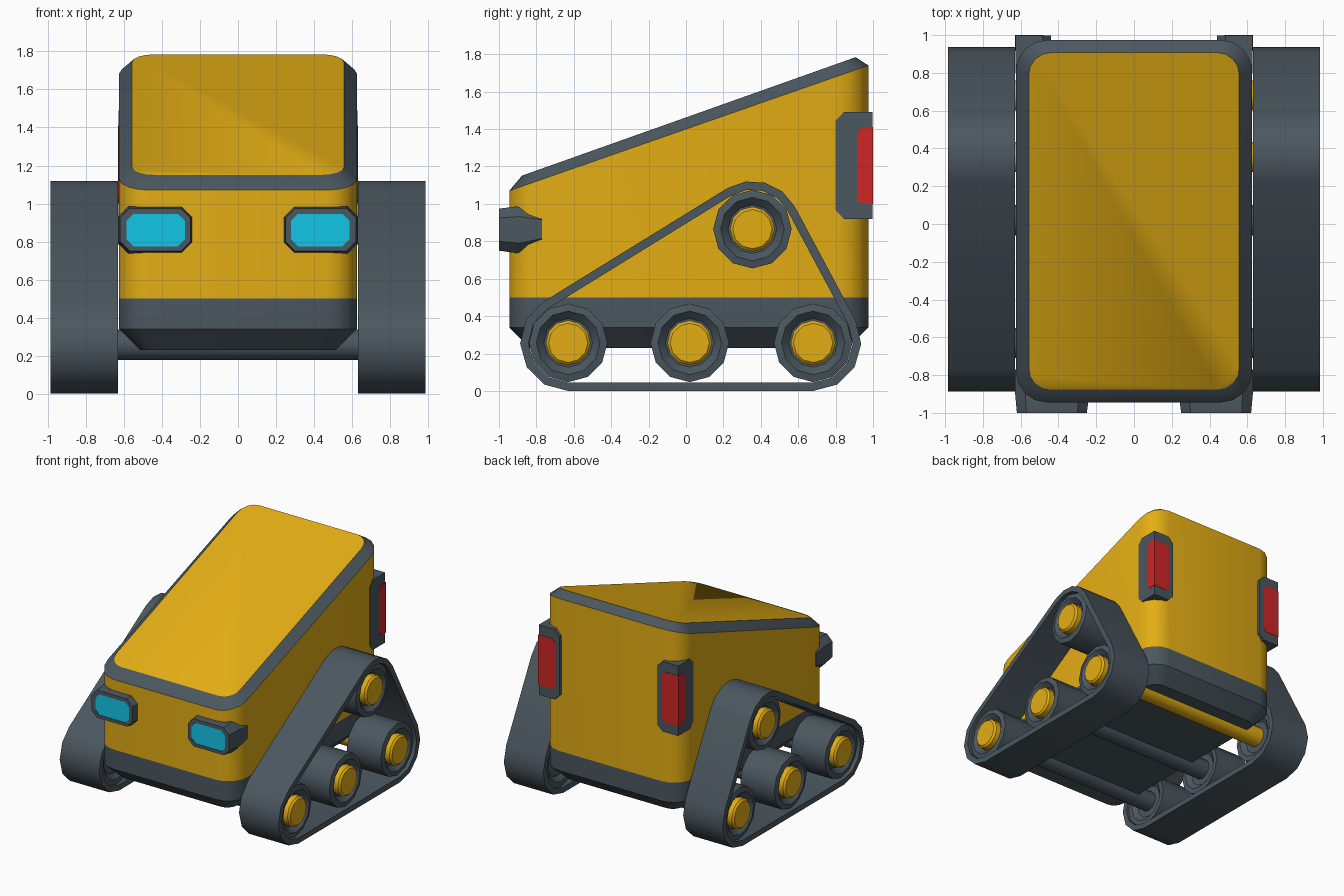
import bpy, bmesh, math
from math import cos, sin, pi, radians

if "Cube" in bpy.data.objects:
    bpy.data.objects.remove(bpy.data.objects["Cube"])


def material(name, rgb):
    m = bpy.data.materials.new(name)
    m.diffuse_color = (*rgb, 1)
    m.use_nodes = True
    m.node_tree.nodes["Principled BSDF"].inputs["Base Color"].default_value = m.diffuse_color
    return m


YELLOW = material("yellow paint", (0.77, 0.42, 0.007))
DARK = material("dark grey", (0.07, 0.095, 0.115))
CYAN = material("cyan glass", (0.006, 0.56, 0.80))
RED = material("red glass", (0.62, 0.019, 0.02))


def loft(name, rings, mats, caps=True, closed=False):
    """Skin equal-length rings; mats gives one material per band (cycled), plus end cap."""
    bm = bmesh.new()
    vs = [[bm.verts.new(p) for p in r] for r in rings]
    n = len(vs[0])
    used = list(dict.fromkeys(mats))
    pick = lambda i: used.index(mats[min(i, len(mats) - 1)])
    for i in range(len(vs) if closed else len(vs) - 1):
        a, b = vs[i], vs[(i + 1) % len(vs)]
        for j in range(n):
            k = (j + 1) % n
            bm.faces.new((a[j], a[k], b[k], b[j])).material_index = pick(i)
    if caps and not closed:
        bm.faces.new(vs[0]).material_index = pick(0)
        bm.faces.new(vs[-1]).material_index = pick(len(vs) - 1)
    bmesh.ops.recalc_face_normals(bm, faces=bm.faces[:])
    me = bpy.data.meshes.new(name)
    bm.to_mesh(me)
    bm.free()
    for m in used:
        me.materials.append(m)
    for p in me.polygons:
        p.use_smooth = True
    me.set_sharp_from_angle(angle=radians(30.5))
    ob = bpy.data.objects.new(name, me)
    bpy.context.collection.objects.link(ob)
    return ob


def circle(x, y, z, r, n=12):
    return [(x, y + r * cos(2 * pi * i / n), z + r * sin(2 * pi * i / n)) for i in range(n)]


def lathe(name, y, z, profile, mat, n=12):
    return loft(name, [circle(x, y, z, r, n) for x, r in profile], [mat])


# Body: rounded rectangle sections with sloping roof
def body_ring(inset, radius, height):
    hx, hy, seg = 0.625 - inset, 0.96 - inset, 4
    ring = []
    for q, (sx, sy) in enumerate(((1, 1), (-1, 1), (-1, -1), (1, -1))):
        for i in range(seg + 1):
            a = (q + i / seg) * pi / 2
            x = sx * (hx - radius) + radius * cos(a)
            y = 0.015 + sy * (hy - radius) + radius * sin(a)
            ring.append((x, y, height(y)))
    return ring


loft("body", [
    body_ring(0.11, 0.09, lambda y: 0.23),
    body_ring(0, 0.165, lambda y: 0.34),
    body_ring(0, 0.165, lambda y: 0.5),
    body_ring(0, 0.165, lambda y: 1.07 + 0.349 * (y + 0.945)),
    body_ring(0.068, 0.115, lambda y: 1.15 + 0.355 * (y + 0.88)),
], [DARK, DARK, YELLOW, DARK, YELLOW])

# Wheel centres (y, z): front, middle, rear, upper
WHEELS = {"front": (-0.63, 0.257), "middle": (0.02, 0.257),
          "rear": (0.68, 0.257), "upper": (0.355, 0.865)}

# Axles across the body
for key, (y, z) in WHEELS.items():
    lathe(key + "_axle", y, z, [(-0.7, 0.08), (0.7, 0.08)],
          YELLOW if key in ("rear", "upper") else DARK)


# Track outline: arcs around the three outer wheels
def track_ring(x, r):
    pts = []
    for key, a0, a1, n in (("front", 121.3, 270, 5), ("rear", -90, 28.4, 4),
                           ("upper", 28.4, 121.3, 4)):
        y, z = WHEELS[key]
        for i in range(n + 1):
            a = radians(a0 + (a1 - a0) * i / n)
            pts.append((x, y + r * cos(a), z + r * sin(a)))
    return pts


def octagon_xz(s, x0, x1, z0, z1, y, c):
    return [(s * x, y, z) for x, z in (
        (x0 + c, z0), (x1 - c, z0), (x1, z0 + c), (x1, z1 - c),
        (x1 - c, z1), (x0 + c, z1), (x0, z1 - c), (x0, z0 + c))]


def corner_block(name, s, x0, y0, x1, y1, z0, z1, c, mat):
    """Block on a rear corner whose free ends are chamfered at top and bottom."""
    rect = lambda d, z: [(s * (x0 + d), y0 + d, z), (s * x1, y0 + d, z),
                         (s * x1, y1, z), (s * (x0 + d), y1, z)]
    loft(name, [rect(c, z0), rect(0, z0 + c), rect(0, z1 - c), rect(c, z1)], [mat])


for side, s in (("left", -1), ("right", 1)):
    # Track belt
    loft(side + "_track", [track_ring(s * 0.63, 0.257), track_ring(s * 0.985, 0.257),
                           track_ring(s * 0.985, 0.212), track_ring(s * 0.63, 0.212)],
         [DARK], closed=True)
    # Wheels with dished faces and yellow hubs
    for key, (y, z) in WHEELS.items():
        lathe(f"{side}_{key}_wheel", y, z,
              [(s * x, r) for x, r in ((0.68, 0.13), (0.65, 0.17), (0.65, 0.21), (0.955, 0.21),
                                       (0.965, 0.17), (0.925, 0.13))], DARK)
        lathe(f"{side}_{key}_hub", y, z,
              [(s * x, r) for x, r in ((0.9, 0.12), (0.97, 0.12), (0.985, 0.105))], YELLOW)
    # Headlight housing with recessed lens
    loft(side + "_headlight", [
        octagon_xz(s, 0.28, 0.63, 0.775, 0.955, -0.77, 0.04),
        octagon_xz(s, 0.235, 0.63, 0.735, 0.987, -0.89, 0.055),
        octagon_xz(s, 0.25, 0.62, 0.75, 0.975, -1.0, 0.05),
        octagon_xz(s, 0.28, 0.585, 0.775, 0.945, -1.0, 0.035),
        octagon_xz(s, 0.28, 0.585, 0.775, 0.945, -0.995, 0.035),
    ], [DARK, DARK, DARK, DARK, CYAN])
    # Tail light housing and wrapped red lens
    corner_block(side + "_tail_light_housing", s, 0.44, 0.80, 0.628, 0.997, 0.92, 1.49, 0.045, DARK)
    corner_block(side + "_tail_light_lens", s, 0.48, 0.915, 0.631, 1.0, 1.0, 1.41, 0.025, RED)
